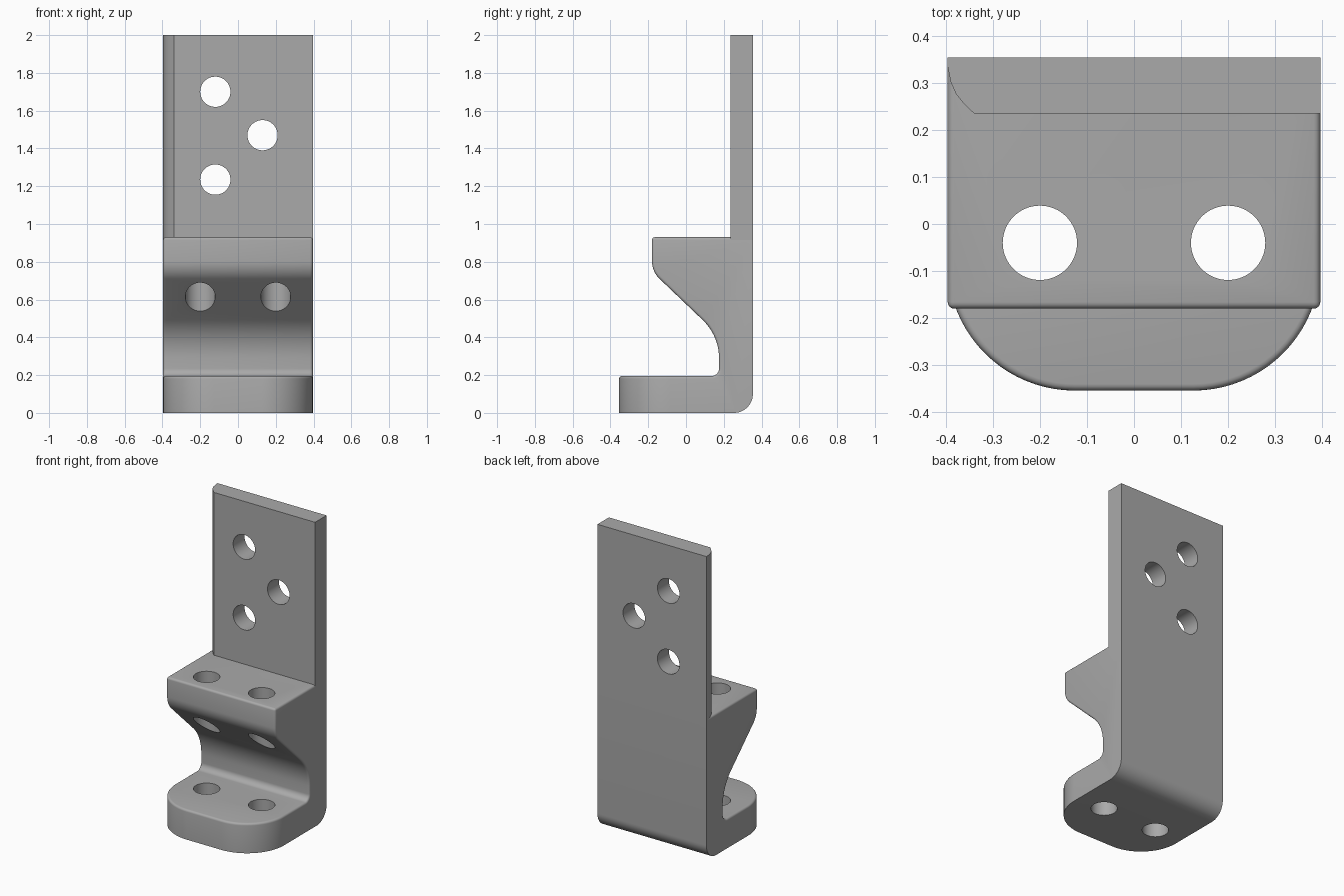
import bpy, bmesh, math
from mathutils import Vector, Matrix

cube = bpy.data.objects.get("Cube")
if cube:
    bpy.data.objects.remove(cube, do_unlink=True)

HALF_W, BACK, LEDGE, FOOT = 0.396, 0.354, 0.93, 0.195

grey = bpy.data.materials.new("plain grey")
grey.use_nodes = True
colour = (0.4, 0.4, 0.4, 1)
grey.diffuse_color = colour
grey.node_tree.nodes["Principled BSDF"].inputs["Base Color"].default_value = colour


def rounded(corners, steps=12):
    """Outline from (a, b, radius) corners, each rounded by its radius."""
    out = []
    for i, (a, b, r) in enumerate(corners):
        p = Vector((a, b))
        if r == 0:
            out.append(p)
            continue
        u = (Vector(corners[i - 1][:2]) - p).normalized()
        v = (Vector(corners[(i + 1) % len(corners)][:2]) - p).normalized()
        half = u.angle(v) / 2
        centre = p + (u + v).normalized() * r / math.sin(half)
        s = p + u * r / math.tan(half) - centre
        e = p + v * r / math.tan(half) - centre
        sweep = s.angle(e)
        for k in range(steps + 1):
            t = k / steps
            out.append(centre + (s * math.sin((1 - t) * sweep) + e * math.sin(t * sweep)) / math.sin(sweep))
    return out


def prism(name, outline, place, depth):
    """Extrude an outline; place maps each 2D point to its starting 3D point."""
    bm = bmesh.new()
    face = bm.faces.new([bm.verts.new(place(p)) for p in outline])
    new = bmesh.ops.extrude_face_region(bm, geom=[face])["geom"]
    bmesh.ops.translate(bm, vec=depth, verts=[g for g in new if isinstance(g, bmesh.types.BMVert)])
    bmesh.ops.recalc_face_normals(bm, faces=bm.faces)
    return make(name, bm)


def make(name, bm):
    mesh = bpy.data.meshes.new(name)
    bm.to_mesh(mesh)
    bm.free()
    mesh.materials.append(grey)
    ob = bpy.data.objects.new(name, mesh)
    bpy.context.collection.objects.link(ob)
    return ob


def cylinder(centre, radius, length, axis):
    bm = bmesh.new()
    turn = Matrix.Rotation(math.pi / 2, 4, "X") if axis == "Y" else Matrix()
    bmesh.ops.create_cone(bm, cap_ends=True, segments=64, radius1=radius, radius2=radius,
                          depth=length, matrix=Matrix.Translation(centre) @ turn)
    return make("hole_cutter", bm)


def activate(ob):
    bpy.ops.object.select_all(action="DESELECT")
    ob.select_set(True)
    bpy.context.view_layer.objects.active = ob


def cut(ob, cutter):
    cutter.hide_render = True
    mod = ob.modifiers.new("cut", "BOOLEAN")
    mod.operation, mod.solver, mod.object = "DIFFERENCE", "EXACT", cutter
    activate(ob)
    bpy.ops.object.modifier_apply(modifier=mod.name)
    bpy.data.objects.remove(cutter, do_unlink=True)


# Bracket body: side profile with foot, curved throat and ledge
side = rounded([(-BACK, 0, 0), (BACK, 0, 0.1), (BACK, LEDGE, 0), (-0.18, LEDGE, 0),
                (-0.18, 0.748, 0.13), (0.175, 0.409, 0.28), (0.175, FOOT, 0.04), (-BACK, FOOT, 0)])
body = prism("bracket_body", side, lambda p: (-HALF_W, p.x, p.y), (2 * HALF_W, 0, 0))

# Large round corners at the front of the foot
R = 0.27
for s in (-1, 1):
    cx, cy = HALF_W - R, -BACK + R
    arc = [Vector((s * (cx + R * math.cos(a)), cy - R * math.sin(a)))
           for a in (math.pi / 2 * k / 20 for k in range(21))]
    corner = arc + [Vector((s * cx, -0.5)), Vector((s * 0.5, -0.5)), Vector((s * 0.5, cy))]
    cut(body, prism("corner_cutter", corner, lambda p: (p.x, p.y, -0.1), (0, 0, 0.4)))

# Soft rim around the front and upper edges
bm = bmesh.new()
bm.from_mesh(body.data)
bmesh.ops.remove_doubles(bm, verts=bm.verts, dist=0.0005)
rim = []
for e in bm.edges:
    mid = (e.verts[0].co + e.verts[1].co) / 2
    if len(e.link_faces) == 2 and e.calc_face_angle() > 0.6 and mid.z > 0.15 and mid.y < 0.3:
        rim.append(e)
bmesh.ops.bevel(bm, geom=rim, offset=0.014, segments=4, profile=0.5, affect="EDGES", clamp_overlap=True)
bm.to_mesh(body.data)
bm.free()

# Two bolt holes down through ledge and foot
for x in (-0.2, 0.2):
    cut(body, cylinder((x, -0.04, 0.5), 0.079, 2, "Z"))

# Upright plate with one curved front edge
outline = [Vector(p) for p in ((-HALF_W, BACK), (HALF_W, BACK), (HALF_W, 0.235), (-0.34, 0.235),
                               (-0.362, 0.256), (-0.378, 0.276), (-0.389, 0.3), (-HALF_W, 0.334))]
plate = prism("upright_plate", outline, lambda p: (p.x, p.y, LEDGE - 0.016), (0, 0, 2 - LEDGE + 0.016))
for x, z in ((-0.12, 1.7), (0.13, 1.47), (-0.12, 1.235)):
    cut(plate, cylinder((x, 0.3, z), 0.08, 0.4, "Y"))

for ob in (body, plate):
    activate(ob)
    bpy.ops.object.shade_smooth_by_angle(angle=math.radians(30))
